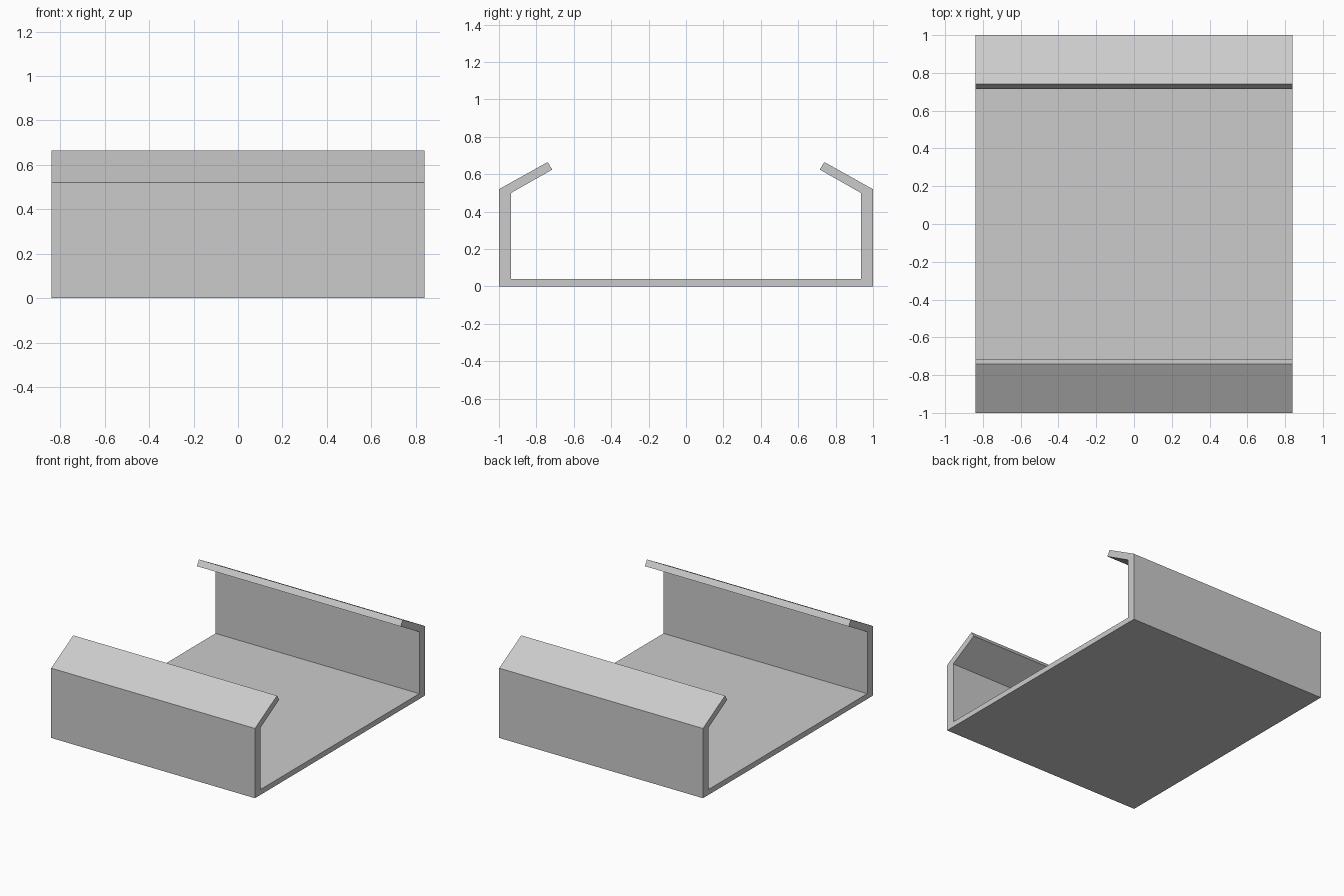
import bpy
import bmesh

HALF_WIDTH = 0.84

cube = bpy.data.objects.get("Cube")
if cube:
    bpy.data.objects.remove(cube, do_unlink=True)

# Plain grey metal
grey = bpy.data.materials.new("light_grey")
grey.use_nodes = True
colour = (0.6, 0.6, 0.6, 1)
grey.diffuse_color = colour
grey.node_tree.nodes["Principled BSDF"].inputs["Base Color"].default_value = colour

# Half of the channel section (y, z): base, wall and inward sloping lip
half = [(1.0, 0.0), (1.0, 0.52), (0.74, 0.665),
        (0.715, 0.625), (0.935, 0.5), (0.935, 0.04)]
section = half + [(-y, z) for y, z in reversed(half)]

# Extrude the whole section across the width
bm = bmesh.new()
face = bm.faces.new([bm.verts.new((-HALF_WIDTH, y, z)) for y, z in section])
extruded = bmesh.ops.extrude_face_region(bm, geom=[face], use_keep_orig=True)
verts = [v for v in extruded["geom"] if isinstance(v, bmesh.types.BMVert)]
bmesh.ops.translate(bm, vec=(2 * HALF_WIDTH, 0, 0), verts=verts)
bmesh.ops.recalc_face_normals(bm, faces=bm.faces)

mesh = bpy.data.meshes.new("lipped_channel")
bm.to_mesh(mesh)
bm.free()
mesh.materials.append(grey)
channel = bpy.data.objects.new("lipped_channel", mesh)
bpy.context.collection.objects.link(channel)
